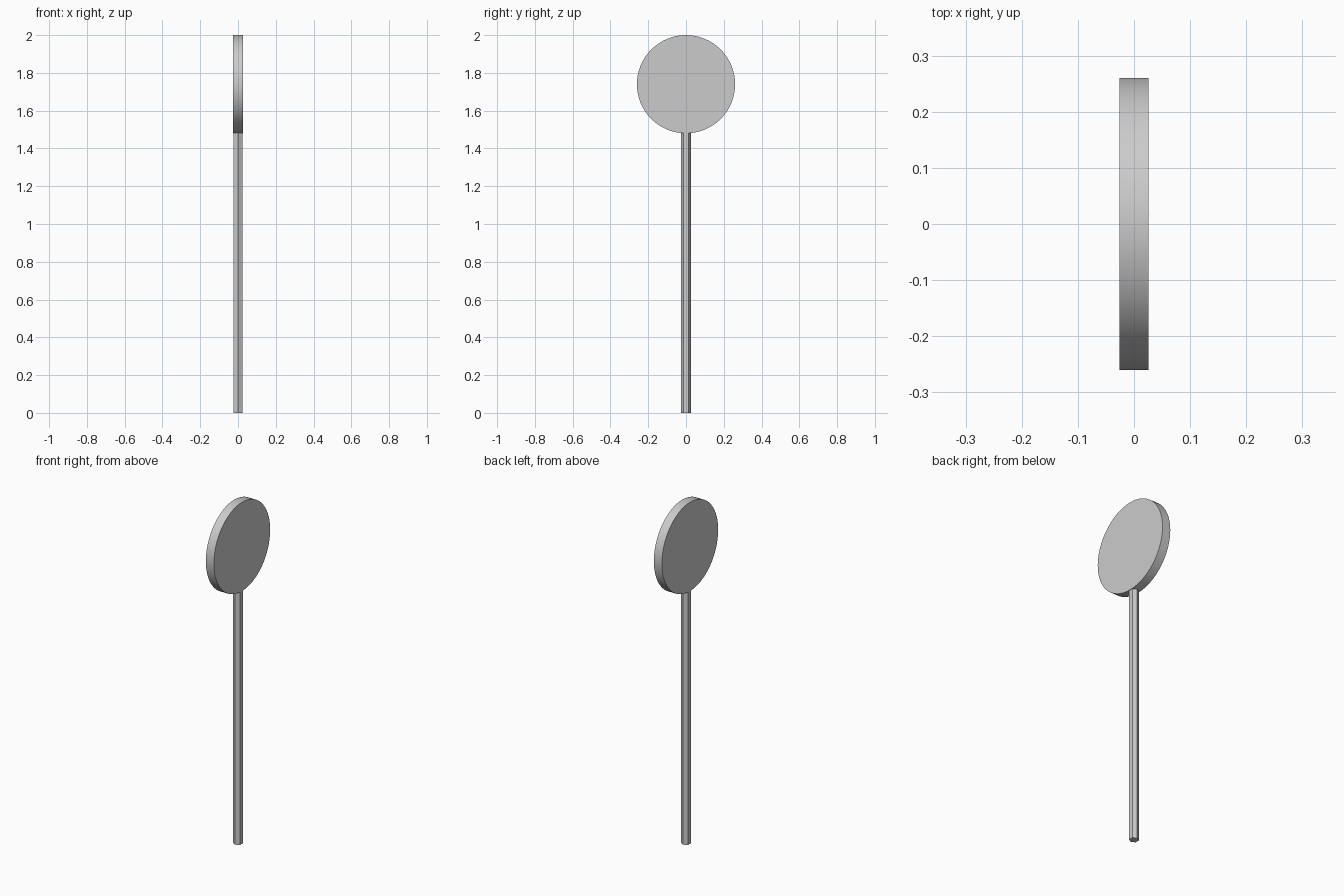
import bpy
import math

# Remove the default object
cube = bpy.data.objects.get("Cube")
if cube:
    bpy.data.objects.remove(cube, do_unlink=True)

GREY = (0.6, 0.6, 0.6, 1.0)
RADIUS = 0.26
THICKNESS = 0.052
CENTRE_Z = 2 - RADIUS

grey = bpy.data.materials.new("light_grey")
grey.use_nodes = True
grey.diffuse_color = GREY
grey.node_tree.nodes["Principled BSDF"].inputs["Base Color"].default_value = GREY


def cylinder(name, sides, radius, depth, z, rotation):
    bpy.ops.mesh.primitive_cylinder_add(
        vertices=sides, radius=radius, depth=depth,
        location=(0, 0, z), rotation=rotation)
    obj = bpy.context.object
    obj.name = name
    obj.data.materials.append(grey)
    return obj


# Upright round plate facing sideways, with a smooth rim
cylinder("round_plate", 64, RADIUS, THICKNESS, CENTRE_Z, (0, math.pi / 2, 0))
bpy.ops.object.shade_smooth_by_angle(angle=math.radians(30))

# Faceted six-sided pole, tucked slightly into the rim
pole_height = CENTRE_Z - RADIUS + 0.005
cylinder("pole", 6, THICKNESS / 2, pole_height, pole_height / 2, (0, 0, 0))
